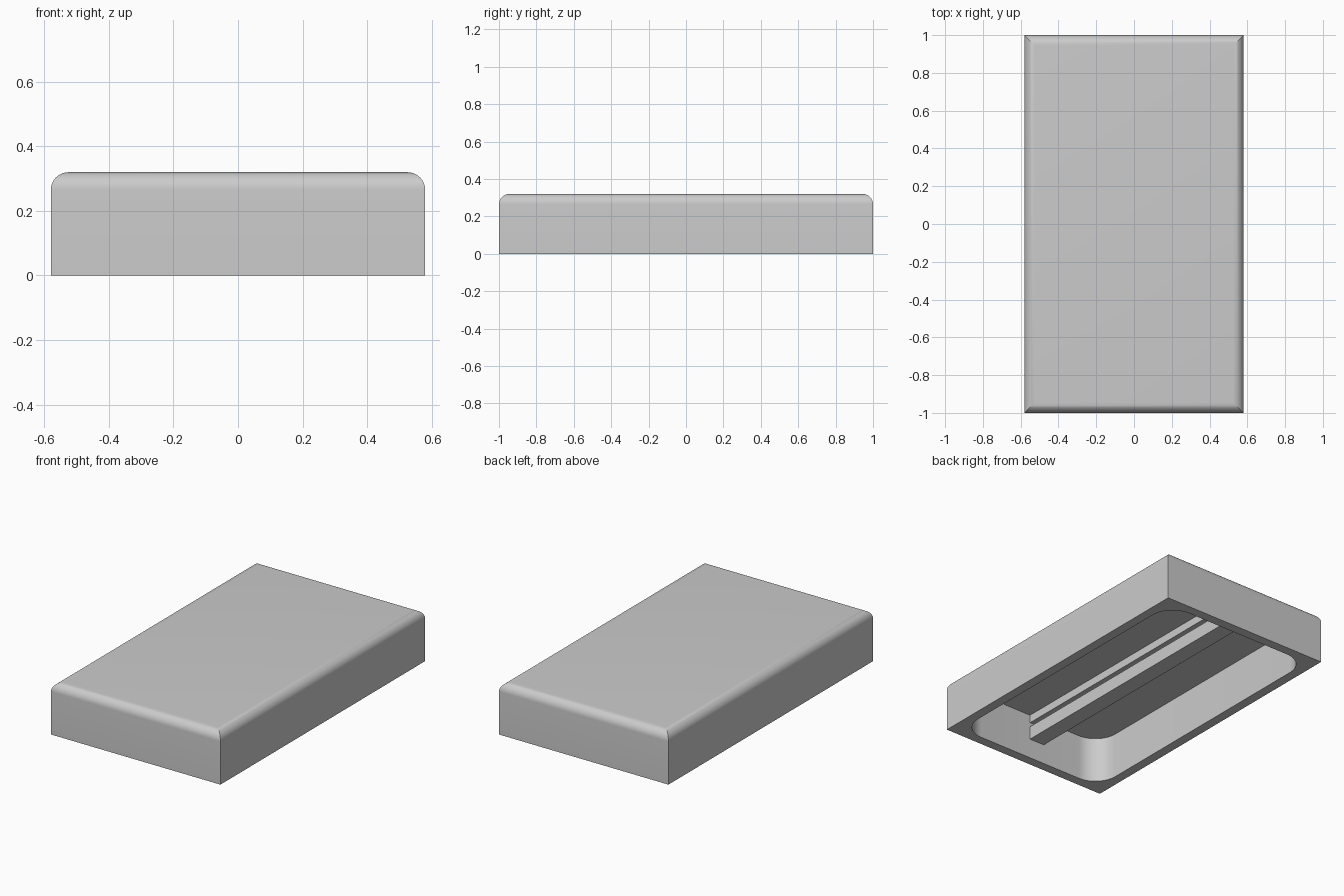
import bpy
import bmesh
import math

WIDTH, LENGTH, HEIGHT = 1.16, 2.0, 0.32
WALL, CEILING = 0.06, 0.285
TOP_ROUND, POCKET_ROUND = 0.055, 0.15

default_cube = bpy.data.objects.get("Cube")
if default_cube:
    bpy.data.objects.remove(default_cube, do_unlink=True)

grey = bpy.data.materials.new("light grey")
grey.use_nodes = True
grey.diffuse_color = (0.6, 0.6, 0.6, 1)
grey.node_tree.nodes["Principled BSDF"].inputs["Base Color"].default_value = grey.diffuse_color


def make_object(name, bm):
    bmesh.ops.recalc_face_normals(bm, faces=bm.faces)
    mesh = bpy.data.meshes.new(name)
    bm.to_mesh(mesh)
    bm.free()
    mesh.materials.append(grey)
    obj = bpy.data.objects.new(name, mesh)
    bpy.context.collection.objects.link(obj)
    return obj


def make_box(width, length, bottom, top):
    bm = bmesh.new()
    bmesh.ops.create_cube(bm, size=1)
    for v in bm.verts:
        v.co.x *= width
        v.co.y *= length
        v.co.z = top if v.co.z > 0 else bottom
    return bm


def round_edges(bm, rule, radius, segments):
    edges = [e for e in bm.edges if rule(*e.verts)]
    bmesh.ops.bevel(bm, geom=edges, offset=radius, offset_type='OFFSET',
                    segments=segments, profile=0.5, affect='EDGES')


# Block with rounded top edges and sharp upright corners
bm = make_box(WIDTH, LENGTH, 0, HEIGHT)
round_edges(bm, lambda a, b: min(a.co.z, b.co.z) > HEIGHT / 2, TOP_ROUND, 10)
shell = make_object("shell", bm)

# Pocket with rounded upright corners, cut from below
bm = make_box(WIDTH - 2 * WALL, LENGTH - 2 * WALL, -0.1, CEILING)
round_edges(bm, lambda a, b: abs(a.co.z - b.co.z) > 0.1, POCKET_ROUND, 12)
cutter = make_object("pocket_cutter", bm)
cutter.hide_render = True

cut = shell.modifiers.new("pocket", 'BOOLEAN')
cut.operation = 'DIFFERENCE'
cut.solver = 'EXACT'
cut.object = cutter
bpy.ops.object.select_all(action='DESELECT')
shell.select_set(True)
bpy.context.view_layer.objects.active = shell
bpy.ops.object.modifier_apply(modifier=cut.name)
bpy.data.objects.remove(cutter, do_unlink=True)
bpy.ops.object.shade_smooth_by_angle(angle=math.radians(30))

# Lengthwise rail under the ceiling, with a slot along its left side
profile = [(-0.105, CEILING + 0.01), (-0.105, 0.125), (0, 0.125), (0, 0.208),
           (-0.05, 0.208), (-0.05, 0.235), (0, 0.235), (0, CEILING + 0.01)]
half = LENGTH / 2 - WALL + 0.01
bm = bmesh.new()
end = bm.faces.new([bm.verts.new((x, -half, z)) for x, z in profile])
swept = bmesh.ops.extrude_face_region(bm, geom=[end], use_keep_orig=True)["geom"]
bmesh.ops.translate(bm, vec=(0, 2 * half, 0),
                    verts=[g for g in swept if isinstance(g, bmesh.types.BMVert)])
make_object("underside_rail", bm)
